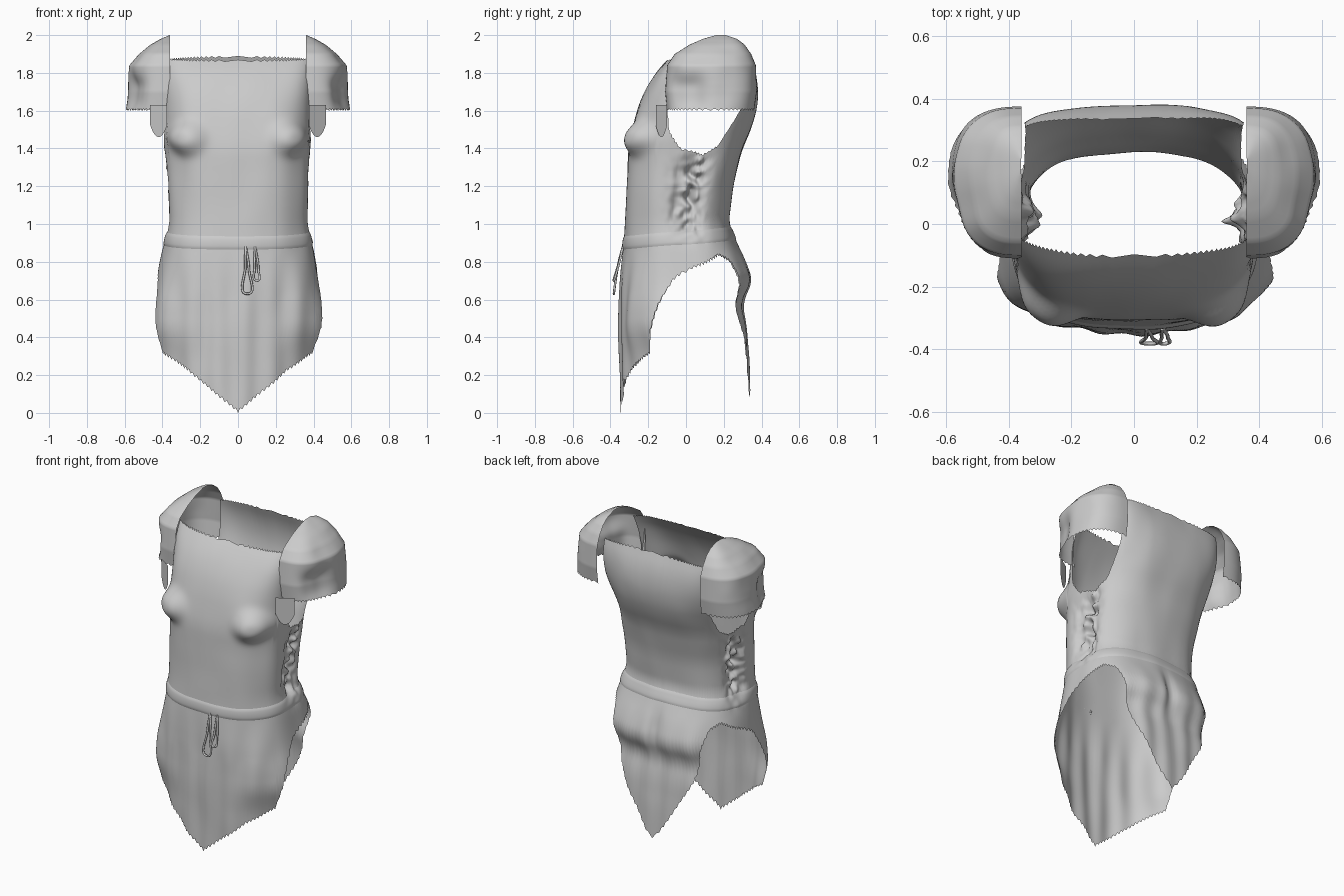
import bpy, bmesh, math
from mathutils import Vector, noise

if "Cube" in bpy.data.objects:
    bpy.data.objects.remove(bpy.data.objects["Cube"])

cloth = bpy.data.materials.new("grey cloth")
cloth.use_nodes = True
cloth.diffuse_color = (0.6, 0.6, 0.6, 1)
cloth.node_tree.nodes["Principled BSDF"].inputs["Base Color"].default_value = (0.6, 0.6, 0.6, 1)


def lerp_table(table, t):
    """Interpolate the value columns of a sorted (key, values...) table."""
    if t <= table[0][0]:
        return table[0][1:]
    for a, b in zip(table, table[1:]):
        if t <= b[0]:
            f = (t - a[0]) / (b[0] - a[0])
            return [u + (v - u) * f for u, v in zip(a[1:], b[1:])]
    return table[-1][1:]


def soft_table(table, t, reach):
    """Interpolate with rounded corners."""
    samples = [lerp_table(table, t + reach * k / 2) for k in range(-2, 3)]
    return [sum(column) / len(samples) for column in zip(*samples)]


def spow(v, p):
    return math.copysign(abs(v) ** p, v)


def bell(d, width, power=2):
    return math.exp(-abs(d / width) ** power)


def grid_object(name, point, cols, rows, closed=False):
    """Build an open sheet from point(column fraction, row fraction, column)."""
    bm = bmesh.new()
    count = cols if closed else cols + 1
    vs = [[bm.verts.new(point(i / cols, j / rows, i)) for i in range(count)]
          for j in range(rows + 1)]
    for j in range(rows):
        for i in range(cols):
            k = (i + 1) % count
            bm.faces.new((vs[j][i], vs[j][k], vs[j + 1][k], vs[j + 1][i]))
    mesh = bpy.data.meshes.new(name)
    bm.to_mesh(mesh)
    bm.free()
    mesh.materials.append(cloth)
    mesh.shade_smooth()
    obj = bpy.data.objects.new(name, mesh)
    bpy.context.collection.objects.link(obj)


# Garment section by height: front y, back y, half width, front and back corner power
SECTION = [
    (0.0, -.345, .34, .44, 1, .77), (.3, -.352, .33, .445, .95, .77),
    (.45, -.353, .32, .47, .8, .77), (.58, -.35, .295, .45, .78, .77),
    (.7, -.345, .355, .43, .77, .77), (.8, -.335, .32, .41, .77, .77),
    (.9, -.325, .27, .39, .77, .77), (1.0, -.322, .225, .37, .77, .77),
    (1.2, -.318, .25, .375, .77, .77), (1.4, -.305, .30, .38, .77, .75),
    (1.5, -.285, .34, .387, .74, .7), (1.6, -.26, .37, .395, .68, .6),
    (1.7, -.22, .382, .4, .6, .53), (1.8, -.16, .372, .405, .52, .5),
    (1.94, -.03, .32, .405, .42, .45)]

# Lower and upper cloth edges by angle from the front, in degrees
HEM = [(0, .0), (17, .11), (35, .22), (53, .29), (60, .31), (64, .42), (69, .5),
       (76, .6), (83, .7), (93, .76), (120, .83), (132, .8), (143, .66),
       (152, .49), (166, .29), (180, .08)]
RIM = [(0, 1.87), (64, 1.88), (68, 1.64), (75, 1.5), (88, 1.4), (103, 1.37),
       (117, 1.42), (128, 1.62), (134, 1.88), (180, 1.89)]


def body_point(theta, z, offset=0):
    front, back, w, p_front, p_back = soft_table(SECTION, z, .04)
    mid, depth = (front + back) / 2, (back - front) / 2
    s, c = math.sin(theta), math.cos(theta)
    p = p_front if c > 0 else p_back
    x, y = w * spow(s, p), mid - depth * spow(c, p)
    deg = abs(math.degrees(math.atan2(s, c)))
    out = Vector((s, -c, 0))
    # Soft wrinkles and skirt folds
    push = offset + .01 * noise.noise(Vector((x * 6, y * 6, z * 3)))
    if z < .86:
        push += .005 * math.sin(x * 45) * min(1, (.86 - z) * 4)
    # Bust
    if c > 0:
        r = math.hypot(abs(x) - .26, z - 1.455)
        push += .06 * bell(r, .08, 3) + .015 * bell(r, .14)
    # Crumpled side seams
    crumple = bell(deg - 99, 11) * bell(z - 1.15, .2, 4)
    push -= crumple * (.045 + .06 * noise.noise(Vector((x * 9, y * 25, z * 22))))
    # Rear seat crease
    if c < 0:
        push -= .03 * bell(x, .035) * bell(z - .72, .12)
    return Vector((x, y, z)) + out * push


def body_sheet(u, v, i):
    theta = u * math.tau
    deg = abs(math.degrees(math.atan2(math.sin(theta), math.cos(theta))))
    low, high = lerp_table(HEM, deg)[0], lerp_table(RIM, deg)[0]
    frayed = .016 if i % 2 else 0
    low += frayed
    high -= frayed * .6
    return body_point(theta, low + (high - low) * v)


grid_object("tunic_body", body_sheet, 240, 110, closed=True)


# Flat waistband, rising toward the back
def band_sheet(u, v, i):
    theta = u * math.tau
    centre = .9 + .025 * (1 - math.cos(theta))
    bulge = .007 * max(0, math.sin(math.pi * v)) ** .5
    return body_point(theta, centre + (v - .5) * .07, bulge)


grid_object("waistband", band_sheet, 160, 8, closed=True)

# Cap sleeve rings by height: outward reach, front y, back y
CAP = [(1.6, .235, -.1, .36), (1.7, .228, -.11, .375), (1.84, .21, -.1, .37),
       (1.9, .16, -.06, .345), (1.95, .1, .02, .31), (1.98, .05, .09, .27),
       (2.0, .005, .16, .21)]


def sleeve_sheet(side):
    def point(u, v, i):
        z = 1.6 + .4 * v
        if v == 0 and i % 2:
            z += .015
        reach, front, back = lerp_table(CAP, z)
        a = math.pi * u
        x = .36 + reach * abs(math.sin(a)) ** .75
        y = (front + back) / 2 - (back - front) / 2 * spow(math.cos(a), .77)
        # Pressed-in hollow on the outer front of the sleeve
        x -= .055 * bell(y, .1, 3) * bell(z - 1.69, .1, 3) * math.sin(a)
        x += .01 * noise.noise(Vector((x * 8, y * 8, z * 8))) * math.sin(a)
        return Vector((side * x, y, z))
    return point


# Loose lining scrap hanging below the front of the sleeve
def scrap_sheet(side):
    def point(u, v, i):
        drop = .17 * (math.sin(math.pi * (.15 + .7 * u)) ** .6)
        return Vector((side * (.375 + .09 * u), -.16 + .06 * u, 1.63 - drop * v))
    return point


for side, label in ((1, "left"), (-1, "right")):
    grid_object(label + "_sleeve", sleeve_sheet(side), 56, 40)
    grid_object(label + "_sleeve_scrap", scrap_sheet(side), 10, 6)

# Drawstring tails hanging from the waistband
for name, x, end in (("long_drawstring", .045, .63), ("short_drawstring", .095, .7)):
    curve = bpy.data.curves.new(name, "CURVE")
    curve.dimensions = "3D"
    curve.bevel_depth = .006
    curve.bevel_resolution = 2
    curve.use_fill_caps = True
    spline = curve.splines.new("BEZIER")
    path = [(x - .005, -.335, .88), (x - .006, -.36, .78), (x + .006, -.382, end),
            (x + .013, -.363, .76), (x - .002, -.335, .87)]
    spline.bezier_points.add(len(path) - 1)
    for knot, co in zip(spline.bezier_points, path):
        knot.co = co
        knot.handle_left_type = knot.handle_right_type = "AUTO"
    curve.materials.append(cloth)
    bpy.context.collection.objects.link(bpy.data.objects.new(name, curve))
